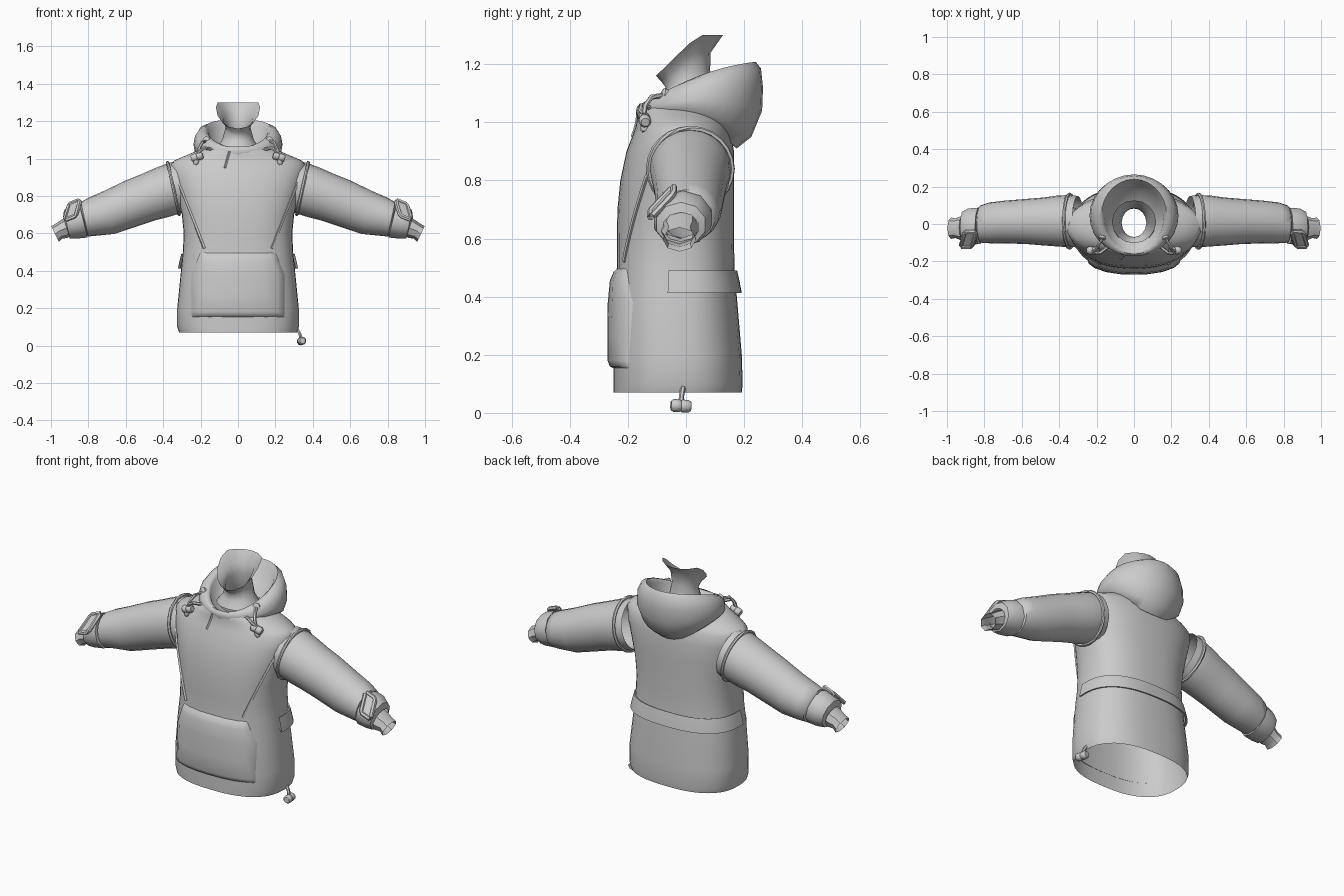
import bpy, bmesh, math
from mathutils import Vector

if "Cube" in bpy.data.objects:
    bpy.data.objects.remove(bpy.data.objects["Cube"])

GREY = bpy.data.materials.new("grey fabric")
GREY.diffuse_color = (0.6, 0.6, 0.6, 1)
GREY.use_nodes = True
GREY.node_tree.nodes["Principled BSDF"].inputs["Base Color"].default_value = GREY.diffuse_color


def finish(obj, angle=50):
    obj.data.materials.append(GREY)
    bpy.ops.object.select_all(action='DESELECT')
    obj.select_set(True)
    bpy.context.view_layer.objects.active = obj
    bpy.ops.object.shade_smooth_by_angle(angle=math.radians(angle))
    return obj


def loft(name, rows, closed=True, cap=False, angle=50):
    """Skin a list of equally long point rows."""
    bm = bmesh.new()
    vs = [[bm.verts.new(p) for p in r] for r in rows]
    n = len(rows[0])
    for a, b in zip(vs, vs[1:]):
        for i in range(n if closed else n - 1):
            j = (i + 1) % n
            bm.faces.new((a[i], a[j], b[j], b[i]))
    if cap:
        bm.faces.new(vs[0])
        bm.faces.new(vs[-1])
    bmesh.ops.recalc_face_normals(bm, faces=bm.faces)
    me = bpy.data.meshes.new(name)
    bm.to_mesh(me)
    bm.free()
    obj = bpy.data.objects.new(name, me)
    bpy.context.collection.objects.link(obj)
    return finish(obj, angle)


def tube(name, pts, r, sides=6, cyclic=False):
    """Round tube swept along points."""
    pts = [Vector(p) for p in pts]
    n, rows = len(pts), []
    for i, p in enumerate(pts):
        a = pts[i - 1] if (i or cyclic) else p
        b = pts[(i + 1) % n] if (i < n - 1 or cyclic) else p
        t = (b - a).normalized()
        u = t.cross(Vector((0.31, 0.9, 0.3))).normalized()
        v = t.cross(u)
        rows.append([p + r * (u * math.cos(k * math.tau / sides) + v * math.sin(k * math.tau / sides))
                     for k in range(sides)])
    if cyclic:
        rows.append(rows[0])
    return loft(name, rows, cap=not cyclic)


def toggle(name, a, b, r):
    """Cord lock: short barrel with rounded ends."""
    a, b = Vector(a), Vector(b)
    t = (b - a).normalized()
    u = t.cross(Vector((0.31, 0.9, 0.3))).normalized()
    v = t.cross(u)
    rows = [[a.lerp(b, f) + r * s * (u * math.cos(k * math.tau / 10) + v * math.sin(k * math.tau / 10))
             for k in range(10)] for f, s in ((0, .7), (.12, 1), (.45, 1), (.5, .85), (.55, 1), (.88, 1), (1, .7))]
    return loft(name, rows, cap=True)


# Body profile: z, half width, front y, back y, squareness
BODY = [(.07, .315, -.25, .192, 2.5), (.10, .325, -.25, .195, 2.5), (.2, .325, -.25, .192, 2.5),
        (.4, .305, -.247, .175, 2.5), (.5, .295, -.238, .167, 2.5), (.6, .29, -.238, .165, 2.5),
        (.7, .30, -.236, .165, 2.5), (.8, .325, -.226, .165, 2.4), (.9, .35, -.205, .165, 2.3),
        (.965, .362, -.18, .155, 2.1), (.99, .34, -.172, .145, 2), (1.02, .27, -.168, .13, 2),
        (1.05, .20, -.168, .11, 2), (1.065, .16, -.16, .10, 2)]


def body_at(z):
    for a, b in zip(BODY, BODY[1:]):
        if z <= b[0]:
            f = (z - a[0]) / (b[0] - a[0])
            return [p + (q - p) * f for p, q in zip(a, b)][1:]
    return BODY[-1][1:]


def body_pt(z, t, off=0):
    h, f, b, n = body_at(z)
    s, c = math.sin(t), math.cos(t)
    return Vector(((h + off) * math.copysign(abs(s) ** (2 / n), s),
                   (f + b) / 2 - ((b - f) / 2 + off) * math.copysign(abs(c) ** (2 / n), c), z))


def front_pt(x, z, off=0):
    h, f, b, n = body_at(z)
    k = max(0, 1 - min(1, abs(x) / h) ** n) ** (1 / n)
    return Vector((x, (f + b) / 2 - (b - f) / 2 * k - off, z))


N = 40
loft("jacket_body", [[body_pt(r[0], i * math.tau / N) for i in range(N)] for r in BODY])

# Front pouch pocket, raised and rounded at its border
rows = []
for z, o in ((.50, -.004), (.485, .01), (.455, .02), (.38, .022), (.27, .022), (.18, .02), (.16, .012), (.152, -.004)):
    w = .20 + .05 * min(1, (.50 - z) / .12)
    rows.append([front_pt(w * k, z, min(o, e)) for k, e in
                 ((-1, -.004), (-.97, .012), (-.85, .022), (-.6, .03), (-.3, .03), (0, .03),
                  (.3, .03), (.6, .03), (.85, .022), (.97, .012), (1, -.004))])
loft("front_pocket", rows, closed=False)

# Back flap wrapping round to both sides, hanging open at the lower edge
ts = [math.radians(86 + 188 * i / 24) for i in range(25)]
loft("back_flap", [[body_pt(z, t, o) for t in ts] for z, o in
                   ((.485, -.003), (.49, .008), (.45, .014), (.412, .018), (.414, .008), (.45, .003))],
     closed=False, angle=35)

# Short zip fold at the collar
tube("collar_zip", [front_pt(-.07 + .006 * i, .95 + .022 * i, .001) for i in range(5)], .006, 4)

# Hood and collar: half width, front y, back y, z at front, side, back
HOOD = [(.17, -.155, .12, 1.0, 1.02, .95), (.20, -.16, .175, 1.0, 1.02, .91), (.232, -.168, .225, 1.02, 1.04, .95),
        (.238, -.172, .262, 1.04, 1.075, 1.04), (.23, -.168, .265, 1.055, 1.12, 1.12),
        (.205, -.16, .258, 1.06, 1.155, 1.185), (.175, -.15, .24, 1.058, 1.16, 1.208),
        (.16, -.14, .215, 1.05, 1.14, 1.17), (.15, -.13, .17, 1.04, 1.09, 1.09), (.10, -.09, .09, 1.035, 1.045, 1.05)]
rows = []
for h, f, b, zf, zs, zb in HOOD:
    row = []
    for i in range(28):
        c, s = math.cos(i * math.tau / 28), math.sin(i * math.tau / 28)
        z = zs + (zb - zf) / 2 * -c + ((zf + zb) / 2 - zs) * c * c
        row.append((h * s, (f + b) / 2 - (b - f) / 2 * c, z))
    rows.append(row)
loft("hood", rows, angle=60)

# Inner neck gaiter with a rim that dips at the front
rows = []
for h, f, b, zf, zb in ((.12, -.10, .11, 1.05, 1.05), (.085, -.075, .09, 1.09, 1.10), (.066, -.07, .083, 1.12, 1.18),
                        (.08, -.085, .085, 1.14, 1.24), (.118, -.103, .127, 1.16, 1.30)):
    row = []
    for i in range(16):
        c, s = math.cos(i * math.tau / 16), math.sin(i * math.tau / 16)
        k = min(1, (1 - c) / 1.25)
        row.append((h * s, (f + b) / 2 - (b - f) / 2 * c, zf + (zb - zf) * k))
    rows.append(row)
loft("neck_gaiter", rows)


def ring(sec, m, n=20, grow=0):
    """Oval section between a top and a bottom point in the xz plane."""
    xt, zt, xb, zb, y0, y1 = sec
    pts = []
    for i in range(n):
        c, s = math.cos(i * math.tau / n) * (1 + grow), math.sin(i * math.tau / n) * (1 + grow)
        pts.append(Vector((m * ((xt + xb) / 2 + (xt - xb) / 2 * c), (y0 + y1) / 2 + (y1 - y0) / 2 * s,
                           (zt + zb) / 2 + (zt - zb) / 2 * c)))
    return pts


# Sections: top x z, bottom x z, front y, back y
SLEEVE = [(.33, .985, .27, .72, -.12, .15), (.375, .975, .315, .705, -.125, .155), (.44, .95, .38, .685, -.12, .152),
          (.52, .915, .44, .67, -.115, .142), (.60, .883, .53, .64, -.108, .135), (.72, .825, .66, .597, -.103, .125),
          (.80, .79, .75, .588, -.103, .115), (.84, .768, .80, .583, -.10, .10), (.845, .74, .81, .60, -.08, .08)]
CUFF = [(.845, .735, .80, .60, -.08, .07), (.85, .765, .805, .578, -.112, .092), (.90, .75, .86, .572, -.115, .088),
        (.93, .725, .90, .572, -.105, .07), (.935, .69, .905, .59, -.08, .045)]
WRIST = [(.90, .70, .86, .60, -.08, .04), (.945, .672, .915, .575, -.085, .04), (.97, .655, .94, .572, -.075, .03),
         (.998, .638, .958, .555, -.08, .035)]

for m, side in ((1, "right"), (-1, "left")):
    loft(side + "_sleeve", [ring(s, m) for s in SLEEVE])
    loft(side + "_cuff", [ring(s, m, 10) for s in CUFF], angle=40)
    loft(side + "_wrist", [ring(s, m, 8) for s in WRIST], angle=40)
    tube(side + "_armhole_seam", ring(SLEEVE[1], m, 24, .03), .009, 6, True)
    # Diagonal chest seam
    tube(side + "_chest_seam", [front_pt(m * (.345 - .165 * i / 12), .94 - .42 * i / 12, .001) for i in range(13)],
         .008, 4)
    # Cuff strap buckle frame
    c = Vector((m * .885, -.082, .725))
    u, v = Vector((m * .03, 0, -.012)), Vector((m * -.012, .04, .042))
    w = u.cross(v).normalized() * m
    for k, (f, d) in enumerate(((1, .012), (.55, .02))):
        if k == 0:
            tube(side + "_buckle_frame", [c + u * a + v * b for a, b in
                 ((1, .8), (.8, 1), (-.8, 1), (-1, .8), (-1, -.8), (-.8, -1), (.8, -1), (1, -.8))], .012, 6, True)
        else:
            loft(side + "_strap", [[c + (u * a + v * b) + w * q for a, b in ((1, 1), (-1, 1), (-1, -1), (1, -1))]
                                   for q in (-.008, .004)], cap=True)
    # Hood cords, eyelets and toggle
    end = Vector((m * .215, -.145, 1.03))
    for k, p in enumerate(((m * .165, -.07, 1.095), (m * .145, -.125, 1.05))):
        p = Vector(p)
        tube(f"{side}_hood_cord_{k}", [p, p.lerp(end, .35) + Vector((m * .01, -.022, .014)),
             p.lerp(end, .7) + Vector((m * .005, -.018, .008)), end], .009)
    toggle(side + "_cord_eyelet", (m * .162, -.05, 1.09), (m * .172, -.082, 1.1), .02)
    toggle(side + "_hood_toggle", (m * .188, -.145, 1.018), (m * .25, -.14, 1.0), .021)
    toggle(side + "_cord_end", (m * .212, -.145, 1.02), (m * .228, -.142, .968), .014)

# Hem drawcord and toggle
tube("hem_cord", [(.30, -.005, .09), (.318, -.01, .085), (.332, -.015, .06), (.338, -.018, .03)], .009)
toggle("hem_toggle", (.345, -.052, .026), (.335, .017, .022), .022)
